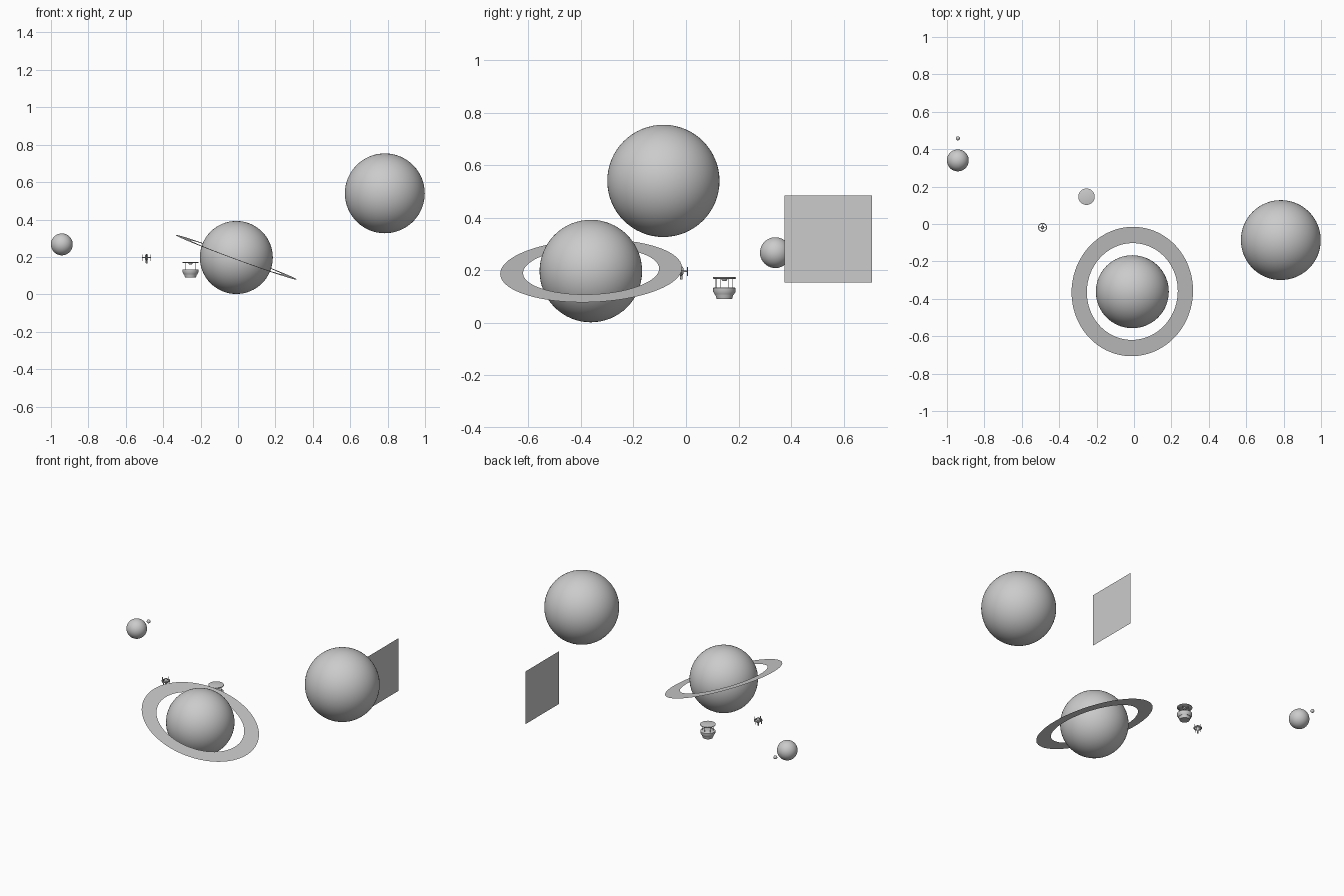
import bpy, bmesh
from math import cos, sin, pi, radians

if "Cube" in bpy.data.objects:
    bpy.data.objects.remove(bpy.data.objects["Cube"])

def finish(name, bm, loc=(0, 0, 0), rot=(0, 0, 0), smooth=True):
    bmesh.ops.remove_doubles(bm, verts=bm.verts, dist=1e-6)
    me = bpy.data.meshes.new(name)
    bm.to_mesh(me)
    bm.free()
    ob = bpy.data.objects.new(name, me)
    bpy.context.collection.objects.link(ob)
    ob.location, ob.rotation_euler = loc, rot
    if smooth:
        bpy.ops.object.select_all(action='DESELECT')
        ob.select_set(True)
        bpy.context.view_layer.objects.active = ob
        bpy.ops.object.shade_smooth_by_angle(angle=radians(35))
    return ob

def ball(name, loc, r, seg=64):
    bm = bmesh.new()
    bmesh.ops.create_uvsphere(bm, u_segments=seg, v_segments=seg // 2, radius=r)
    return finish(name, bm, loc)

def lathe(name, profile, loc, steps=32, rot=(0, 0, 0), normals=True):
    bm = bmesh.new()
    vs = [bm.verts.new((r, 0, z)) for r, z in profile]
    es = [bm.edges.new(p) for p in zip(vs, vs[1:])]
    bmesh.ops.spin(bm, geom=vs + es, cent=(0, 0, 0), axis=(0, 0, 1),
                   angle=2 * pi, steps=steps)
    bmesh.ops.remove_doubles(bm, verts=bm.verts, dist=1e-5)
    if normals:
        bmesh.ops.recalc_face_normals(bm, faces=bm.faces)
    return finish(name, bm, loc, rot)

def rod(name, x, y, z0, z1, r):
    return lathe(name, [(0, z0), (r, z0), (r, z1), (0, z1)], (x, y, 0), 8)

# Planets and moon
ball("large_planet", (.785, -.086, .54), .2135)
ball("ringed_planet", (-.009, -.362, .197), .195)
ball("small_planet", (-.942, .34, .267), .0585)
ball("small_moon", (-.942, .458, .267), .011, 24)

# Flat tilted planetary ring
lathe("planet_ring", [(.259, 0), (.346, 0)], (-.009, -.361, .198), 96,
      (radians(2), radians(20.2), 0), False)

# Upright rectangular panel
bm = bmesh.new()
bm.faces.new([bm.verts.new((0, y, z)) for y, z in
              ((.375, .153), (.707, .153), (.707, .484), (.375, .484))])
finish("upright_panel", bm, (.62, 0, 0), smooth=False)

# Space station: tapered hull, roof disc and slim posts
SX, SY = -.254, .146
lathe("station_hull", [(0, .090), (.029, .090), (.034, .107), (.036, .107),
                       (.043, .119), (.043, .132), (.040, .134), (0, .134)],
      (SX, SY, 0))
lathe("station_roof", [(0, .167), (.041, .167), (.044, .169), (.044, .173),
                       (.041, .174), (0, .174)], (SX, SY, 0))
for i in range(6):
    a = pi / 6 + i * pi / 3
    rod("station_post", SX + .032 * cos(a), SY + .032 * sin(a), .133, .168, .0012)
lathe("station_roof_hub", [(0, .160), (.008, .160), (.013, .168), (0, .168)],
      (SX, SY, 0))

# Small satellite: hub, wheel, spokes and rim pods
WX, WY = -.489, -.018
lathe("satellite_hub", [(0, .164), (.004, .164), (.005, .180), (.009, .188),
                        (.009, .206), (.006, .213), (0, .215)], (WX, WY, 0), 24)
lathe("satellite_wheel", [(.019, .194), (.024, .194), (.024, .200),
                          (.019, .200), (.019, .194)], (WX, WY, 0))
for i in range(4):
    a = i * pi / 2
    bm = bmesh.new()
    bmesh.ops.create_cube(bm, size=1)
    bmesh.ops.scale(bm, vec=(.016, .003, .003), verts=bm.verts)
    finish("satellite_spoke", bm, (WX + .013 * cos(a), WY + .013 * sin(a), .197),
           (0, 0, a), False)
    rod("satellite_pod", WX + .023 * cos(a), WY + .023 * sin(a), .179, .213, .002)
